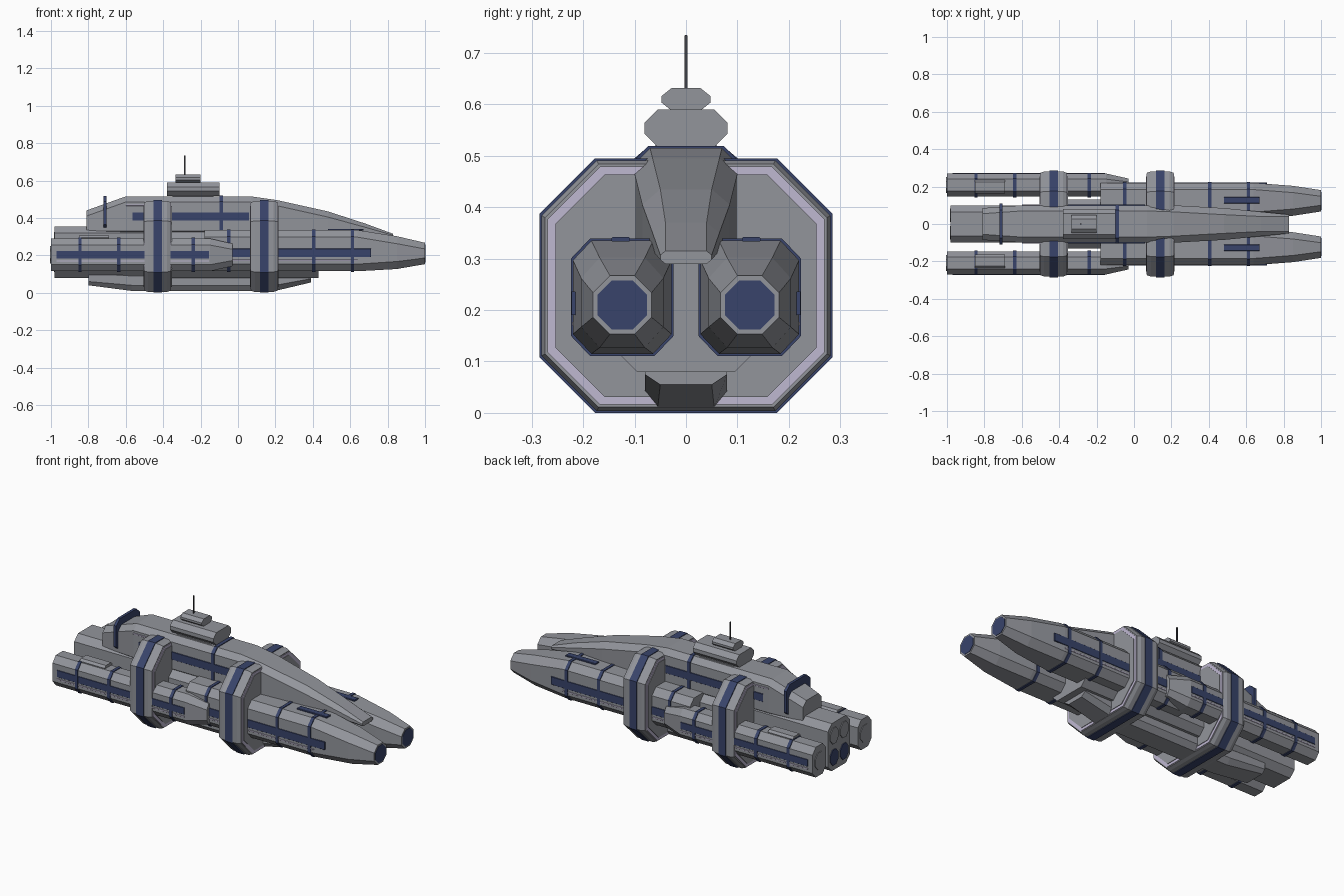
import bpy, bmesh, math


def mat(name, rgb):
    m = bpy.data.materials.new(name)
    m.diffuse_color = (*rgb, 1)
    return m


GREY = mat("hull grey", (0.29, 0.30, 0.33))
BLUE = mat("navy blue", (0.040, 0.057, 0.145))
LILAC = mat("pale lilac", (0.52, 0.48, 0.64))
DARK = mat("dark grey", (0.05, 0.05, 0.06))


def loft(name, sections, colour=GREY, cy=0.0, mirror=False):
    """Skin chamfered-rectangle sections (x, half width, z0, z1, chamfer y, chamfer z)."""
    bm = bmesh.new()
    rings = []
    for x, w, z0, z1, a, b in sections:
        pts = [(w, z0 + b), (w, z1 - b), (w - a, z1), (a - w, z1),
               (-w, z1 - b), (-w, z0 + b), (a - w, z0), (w - a, z0)]
        rings.append([bm.verts.new((x, cy + y, z)) for y, z in pts])
    for r, s in zip(rings, rings[1:]):
        for i in range(8):
            j = (i + 1) % 8
            bm.faces.new((r[i], r[j], s[j], s[i]))
    bm.faces.new(rings[0])
    bm.faces.new(rings[-1])
    bmesh.ops.recalc_face_normals(bm, faces=bm.faces)
    me = bpy.data.meshes.new(name)
    bm.to_mesh(me)
    bm.free()
    me.materials.append(colour)
    ob = bpy.data.objects.new(name, me)
    bpy.context.collection.objects.link(ob)
    if mirror:
        md = ob.modifiers.new("mirror", 'MIRROR')
        md.use_axis = (False, True, False)
    return ob


def prism(name, x0, x1, sec, colour=GREY, cy=0.0, mirror=False):
    """Constant section between two x positions."""
    return loft(name, [(x0, *sec), (x1, *sec)], colour, cy, mirror)


def plate(name, x0, x1, y, z0, z1, colour, t=0.004):
    """Thin mirrored strip on a side wall."""
    return prism(name, x0, x1, (t, z0, z1, 0.001, 0.001), colour, y, True)


# Upper hull with tapering nose
loft("upper_hull", [
    (-0.81, 0.085, 0.30, 0.44, 0.03, 0.03), (-0.60, 0.10, 0.30, 0.515, 0.03, 0.03),
    (0.07, 0.10, 0.30, 0.515, 0.03, 0.03), (0.21, 0.10, 0.30, 0.495, 0.035, 0.03),
    (0.48, 0.085, 0.30, 0.435, 0.035, 0.03), (0.68, 0.065, 0.295, 0.37, 0.025, 0.02),
    (0.83, 0.05, 0.29, 0.315, 0.01, 0.008)])
plate("hull_stripe", -0.565, 0.06, 0.1, 0.385, 0.43, BLUE)
plate("hull_light_line", -0.60, -0.38, 0.1, 0.465, 0.472, LILAC)
prism("hull_band", -0.10, -0.08, (0.104, 0.30, 0.519, 0.03, 0.03), BLUE)
prism("tail_hoop", -0.72, -0.704, (0.11, 0.335, 0.517, 0.035, 0.03), BLUE)

# Core block and keel
loft("core_block", [
    (-0.98, 0.10, 0.08, 0.355, 0.035, 0.035), (-0.48, 0.10, 0.08, 0.355, 0.035, 0.035),
    (-0.42, 0.13, 0.08, 0.325, 0.035, 0.035), (0.43, 0.13, 0.08, 0.325, 0.035, 0.035)])
loft("keel", [
    (-0.80, 0.08, 0.04, 0.12, 0.02, 0.02), (-0.57, 0.08, 0.01, 0.12, 0.025, 0.03),
    (0.20, 0.08, 0.01, 0.12, 0.025, 0.03), (0.39, 0.08, 0.055, 0.12, 0.03, 0.02)])

# Forward twin pods
FRONT = (0.096, 0.115, 0.335, 0.036, 0.038)
loft("front_pod", [
    (-0.18, *FRONT), (0.64, *FRONT), (0.85, 0.08, 0.127, 0.302, 0.036, 0.04),
    (1.0, 0.057, 0.153, 0.267, 0.033, 0.033)], cy=0.124, mirror=True)
prism("pod_tip", 0.99, 1.002, (0.048, 0.162, 0.258, 0.028, 0.028), BLUE, 0.124, True)
for i, x in enumerate((-0.05, 0.405, 0.612)):
    prism(f"front_pod_band_{i + 1}", x - 0.009, x + 0.009,
          (0.1, 0.111, 0.339, 0.037, 0.039), BLUE, 0.124, True)
plate("front_pod_stripe", -0.18, 0.71, 0.219, 0.19, 0.236, BLUE)
plate("front_pod_light_line", -0.18, 0.64, 0.218, 0.170, 0.177, LILAC)
prism("front_pod_top_panel", 0.48, 0.67, (0.018, 0.333, 0.342, 0.002, 0.002), BLUE, 0.127, True)

# Rear outer engine pods
REAR = (0.062, 0.115, 0.29, 0.03, 0.035)
loft("rear_pod", [(-1.0, *REAR), (-0.15, *REAR), (-0.03, 0.035, 0.142, 0.262, 0.018, 0.03)],
     cy=0.208, mirror=True)
for i, x in enumerate((-0.845, -0.638, -0.24)):
    prism(f"rear_pod_band_{i + 1}", x - 0.009, x + 0.009,
          (0.066, 0.111, 0.294, 0.031, 0.036), BLUE, 0.208, True)
plate("rear_pod_stripe", -0.97, -0.155, 0.269, 0.183, 0.223, BLUE)
plate("rear_pod_light_line", -0.97, -0.155, 0.268, 0.166, 0.173, LILAC)
prism("rear_pod_top_panel", -0.85, -0.69, (0.036, 0.28, 0.306, 0.012, 0.012), GREY, 0.2, True)
prism("rear_pod_nozzle", -1.004, -0.99, (0.042, 0.155, 0.25, 0.024, 0.028), GREY, 0.208, True)

# Core engine nozzles
for row, z, colour in (("lower", 0.155, BLUE), ("upper", 0.28, GREY)):
    prism(f"{row}_nozzle", -0.985, -0.97, (0.036, z - 0.045, z + 0.045, 0.021, 0.026),
          colour, 0.046, True)

# Two octagonal frame rings with blue belts and lilac edge inlays
for label, c in (("rear", -0.43), ("front", 0.14)):
    loft(f"{label}_ring", [
        (c - 0.07, 0.274, 0.011, 0.484, 0.104, 0.104), (c - 0.05, 0.281, 0.004, 0.491, 0.107, 0.107),
        (c + 0.05, 0.281, 0.004, 0.491, 0.107, 0.107), (c + 0.07, 0.274, 0.011, 0.484, 0.104, 0.104)])
    prism(f"{label}_ring_belt", c - 0.023, c + 0.023, (0.285, 0.0, 0.495, 0.108, 0.108), BLUE)
    prism(f"{label}_ring_inlay", c - 0.073, c + 0.073, (0.269, 0.016, 0.479, 0.102, 0.102), LILAC)
    prism(f"{label}_ring_face", c - 0.076, c + 0.076, (0.254, 0.031, 0.464, 0.096, 0.096), GREY)

# Bridge tower and antenna
prism("tower_base", -0.35, -0.13, (0.06, 0.50, 0.53, 0.01, 0.01))
prism("tower_lower", -0.38, -0.10, (0.081, 0.517, 0.59, 0.026, 0.026))
prism("tower_upper", -0.335, -0.20, (0.048, 0.588, 0.632, 0.02, 0.016))
prism("antenna", -0.288, -0.282, (0.003, 0.63, 0.735, 0.001, 0.001), DARK)
